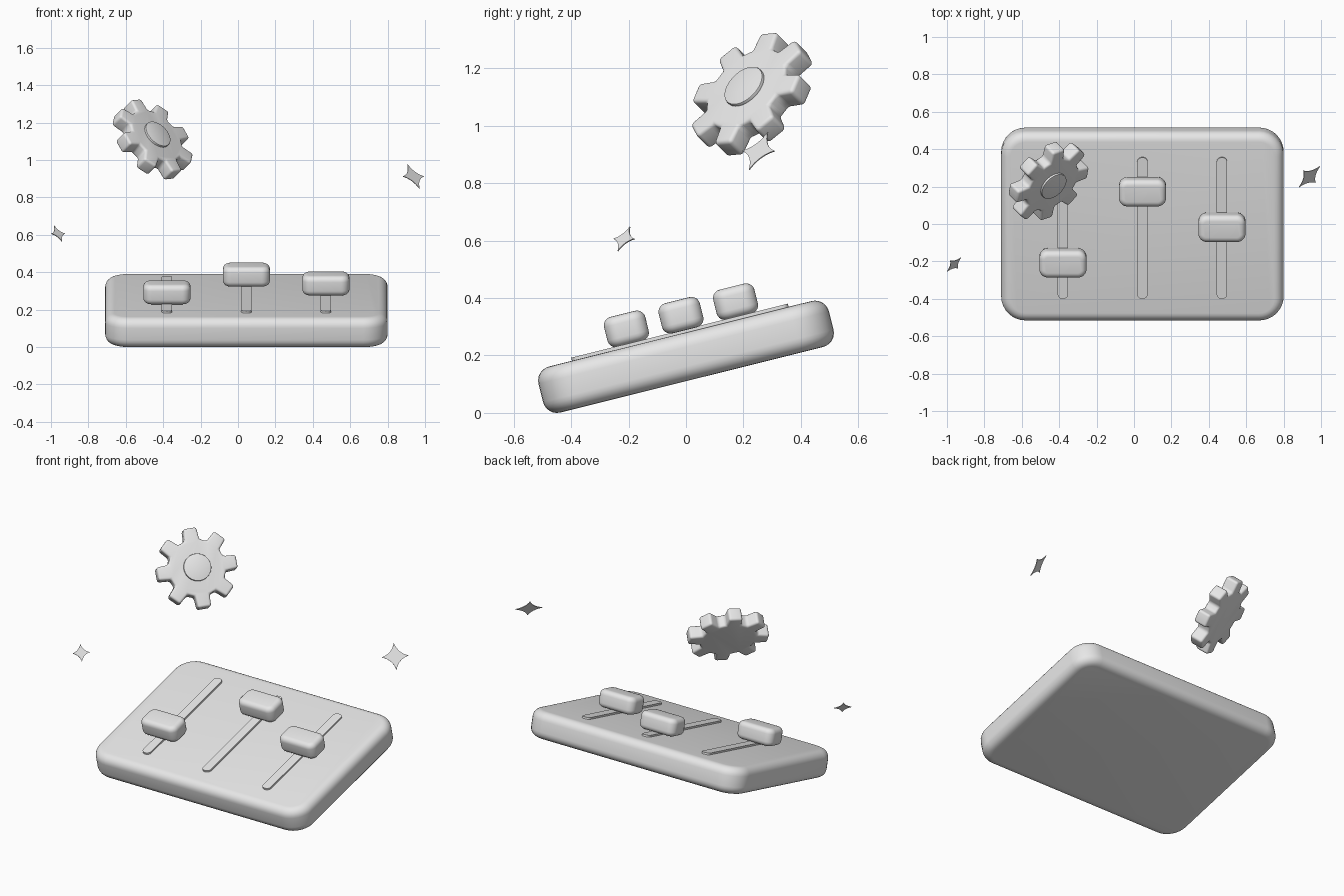
import bpy, bmesh, math
from mathutils import Matrix, Vector

if "Cube" in bpy.data.objects:
    bpy.data.objects.remove(bpy.data.objects["Cube"])

grey = bpy.data.materials.new("light_grey")
grey.diffuse_color = (0.8, 0.8, 0.8, 1)
grey.use_nodes = True
grey.node_tree.nodes["Principled BSDF"].inputs["Base Color"].default_value = grey.diffuse_color


def prism(name, outline, z0, z1, frame, bevel=0.0, segments=5):
    """Extrude a closed 2D outline from z0 to z1, round its edges, place it by a frame."""
    bm = bmesh.new()
    low = [bm.verts.new((x, y, z0)) for x, y in outline]
    high = [bm.verts.new((x, y, z1)) for x, y in outline]
    bm.faces.new(low[::-1])
    bm.faces.new(high)
    n = len(outline)
    for i in range(n):
        j = (i + 1) % n
        bm.faces.new((low[i], low[j], high[j], high[i]))
    mesh = bpy.data.meshes.new(name)
    bm.to_mesh(mesh)
    bm.free()
    mesh.materials.append(grey)
    ob = bpy.data.objects.new(name, mesh)
    bpy.context.collection.objects.link(ob)
    ob.matrix_world = frame
    bpy.ops.object.select_all(action='DESELECT')
    ob.select_set(True)
    bpy.context.view_layer.objects.active = ob
    if bevel:
        mod = ob.modifiers.new("round_edges", 'BEVEL')
        mod.width = bevel
        mod.segments = segments
        mod.limit_method = 'ANGLE'
        mod.angle_limit = math.radians(25)
        bpy.ops.object.modifier_apply(modifier=mod.name)
    bpy.ops.object.shade_smooth_by_angle(angle=math.radians(35))
    return ob


def rounded_rect(w, d, r, steps=8):
    pts = []
    for k, (sx, sy) in enumerate([(1, 1), (-1, 1), (-1, -1), (1, -1)]):
        for i in range(steps + 1):
            a = math.pi / 2 * (k + i / steps)
            pts.append((sx * (w / 2 - r) + r * math.cos(a),
                        sy * (d / 2 - r) + r * math.sin(a)))
    return pts


def circle(r, n=48):
    return [(r * math.cos(2 * math.pi * i / n), r * math.sin(2 * math.pi * i / n)) for i in range(n)]


def gear_outline(teeth, root, tip, turn):
    pts = []
    for k in range(teeth):
        for da, r in ((-15, root), (-9.5, tip), (9.5, tip), (15, root)):
            a = math.radians(turn + 360 / teeth * k + da)
            pts.append((r * math.cos(a), r * math.sin(a)))
    return pts


def star_outline(r, pull=0.22, steps=8):
    """Four tips joined by inward curves."""
    pts = []
    for k in range(4):
        rot = Matrix.Rotation(math.pi / 2 * k, 2)
        a, c, b = Vector((r, 0)), Vector((pull * r, pull * r)), Vector((0, r))
        for i in range(steps):
            t = i / steps
            pts.append(tuple(rot @ (a * (1 - t) ** 2 + c * 2 * t * (1 - t) + b * t * t)))
    return pts


# Tilted control panel
THICK = 0.165
CX = 0.045
panel = Matrix.Translation((CX, 0, 0.1955)) @ Matrix.Rotation(math.radians(14), 4, 'X')
prism("panel", rounded_rect(1.51, 1.043, 0.13), -THICK / 2, THICK / 2, panel, 0.05, 6)

# Three slider tracks, each with a knob
top = THICK / 2
for i, v in enumerate((-0.178, 0.214, 0.018)):
    x = (i - 1) * 0.425
    at = panel @ Matrix.Translation((x, 0, top))
    prism(f"track_{i + 1}", rounded_rect(0.056, 0.778, 0.025), -0.01, 0.011, at)
    at = panel @ Matrix.Translation((x, v, top))
    prism(f"knob_{i + 1}", rounded_rect(0.252, 0.148, 0.045), 0.008, 0.116, at, 0.03, 5)


# Floating parts all face the front right, upwards
def facing(x, y, z):
    n = Vector((1, -1, 1)).normalized()
    u = Vector((1, 1, 0)).normalized()
    w = n.cross(u)
    m = Matrix((u, w, n)).transposed().to_4x4()
    return Matrix.Translation((x, y, z)) @ m


# Gear with a raised hub on its front
gear = facing(-0.457, 0.23, 1.11)
prism("gear", gear_outline(8, 0.17, 0.24, 5), -0.042, 0.042, gear, 0.014, 4)
prism("gear_hub", circle(0.081), 0.03, 0.054, gear, 0.004, 2)

# Flat four-pointed sparkles
prism("sparkle_large", star_outline(0.08), -0.002, 0.002, facing(0.938, 0.253, 0.912))
prism("sparkle_small", star_outline(0.052), -0.002, 0.002, facing(-0.962, -0.216, 0.606))
